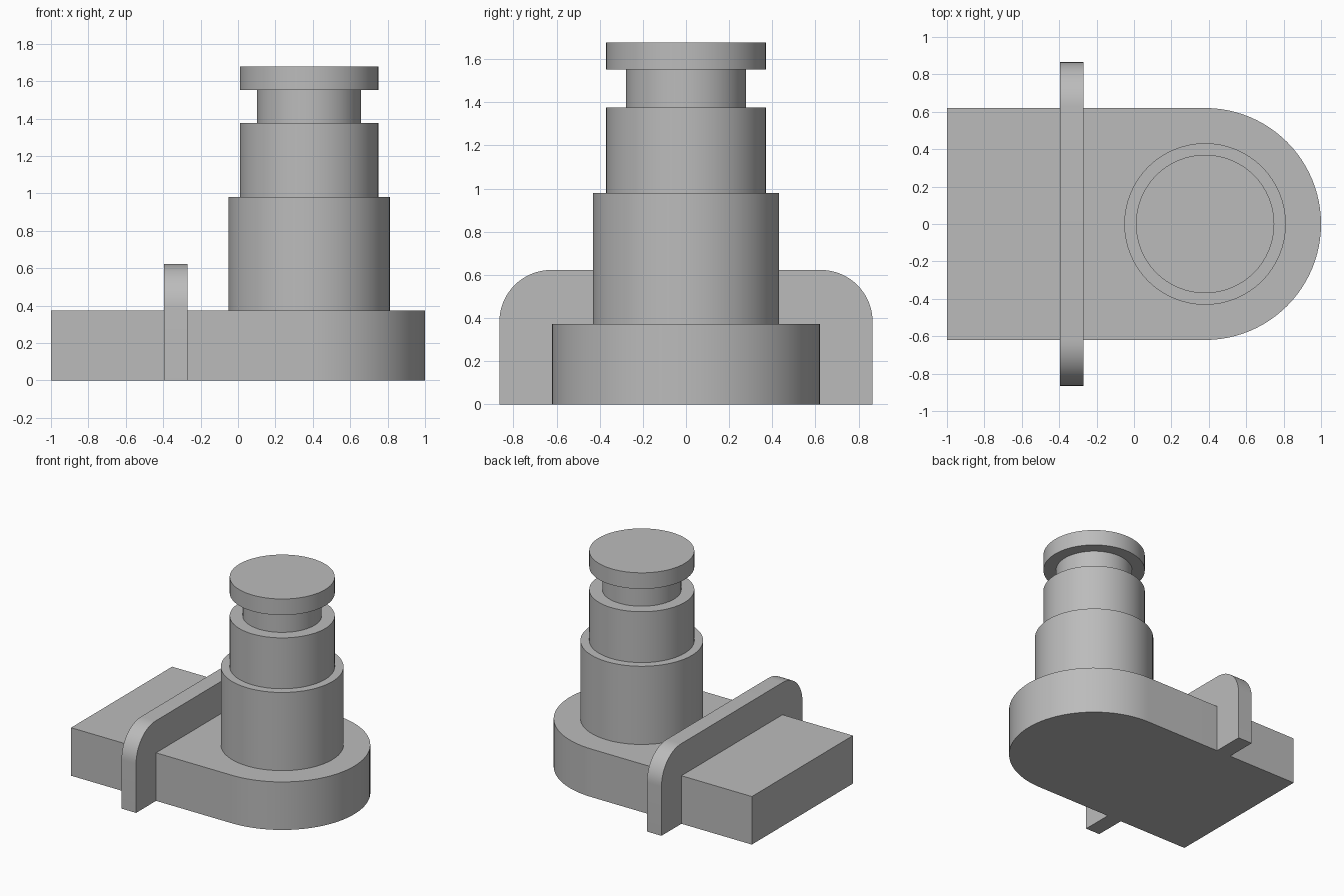
import bpy, bmesh
from math import sin, cos, pi, radians
from mathutils import Vector

cube = bpy.data.objects.get("Cube")
if cube:
    bpy.data.objects.remove(cube, do_unlink=True)

# One plain grey for the whole part
grey = bpy.data.materials.new("plain_grey")
grey.use_nodes = True
colour = (0.5, 0.5, 0.5, 1)
grey.diffuse_color = colour
grey.node_tree.nodes["Principled BSDF"].inputs["Base Color"].default_value = colour

POST_X = 0.38
BASE_HALF, BASE_TOP = 0.62, 0.373


def arc(cx, cy, r, start, end, steps):
    angles = [radians(start + (end - start) * i / steps) for i in range(steps + 1)]
    return [(cx + r * cos(a), cy + r * sin(a)) for a in angles]


def finish(name, bm):
    bmesh.ops.recalc_face_normals(bm, faces=bm.faces)
    mesh = bpy.data.meshes.new(name)
    bm.to_mesh(mesh)
    bm.free()
    mesh.materials.append(grey)
    obj = bpy.data.objects.new(name, mesh)
    bpy.context.collection.objects.link(obj)
    bpy.ops.object.select_all(action='DESELECT')
    obj.select_set(True)
    bpy.context.view_layer.objects.active = obj
    bpy.ops.object.shade_smooth_by_angle(angle=radians(30))
    return obj


def extrude(name, points, direction):
    bm = bmesh.new()
    face = bm.faces.new([bm.verts.new(p) for p in points])
    result = bmesh.ops.extrude_face_region(bm, geom=[face], use_keep_orig=True)
    moved = [g for g in result["geom"] if isinstance(g, bmesh.types.BMVert)]
    bmesh.ops.translate(bm, verts=moved, vec=Vector(direction))
    return finish(name, bm)


# Base plate: square at one end, half round at the other
outline = [(-1, -BASE_HALF)] + arc(POST_X, 0, BASE_HALF, -90, 90, 48) + [(-1, BASE_HALF)]
extrude("base_plate", [(x, y, 0) for x, y in outline], (0, 0, BASE_TOP))

# Cross rib: rounded arch that straddles the base plate
half = [(BASE_HALF, BASE_TOP), (BASE_HALF, 0), (0.865, 0)] + arc(0.625, 0.383, 0.24, 0, 90, 16)
profile = half + [(-y, z) for y, z in reversed(half)]
extrude("cross_rib", [(-0.395, y, z) for y, z in profile], (0.125, 0, 0))

# Stepped post with a neck and a cap, turned from one profile
steps = [(0.432, BASE_TOP, 0.98), (0.37, 0.98, 1.375), (0.278, 1.375, 1.552), (0.37, 1.552, 1.677)]
turned = [(0, BASE_TOP)]
for radius, low, high in steps:
    turned += [(radius, low), (radius, high)]
turned.append((0, steps[-1][2]))

bm = bmesh.new()
verts = [bm.verts.new((POST_X + r, 0, z)) for r, z in turned]
edges = [bm.edges.new(pair) for pair in zip(verts, verts[1:])]
bmesh.ops.spin(bm, geom=verts + edges, cent=(POST_X, 0, 0), axis=(0, 0, 1),
               angle=2 * pi, steps=64)
bmesh.ops.remove_doubles(bm, verts=bm.verts, dist=0.0001)
finish("stepped_post", bm)
